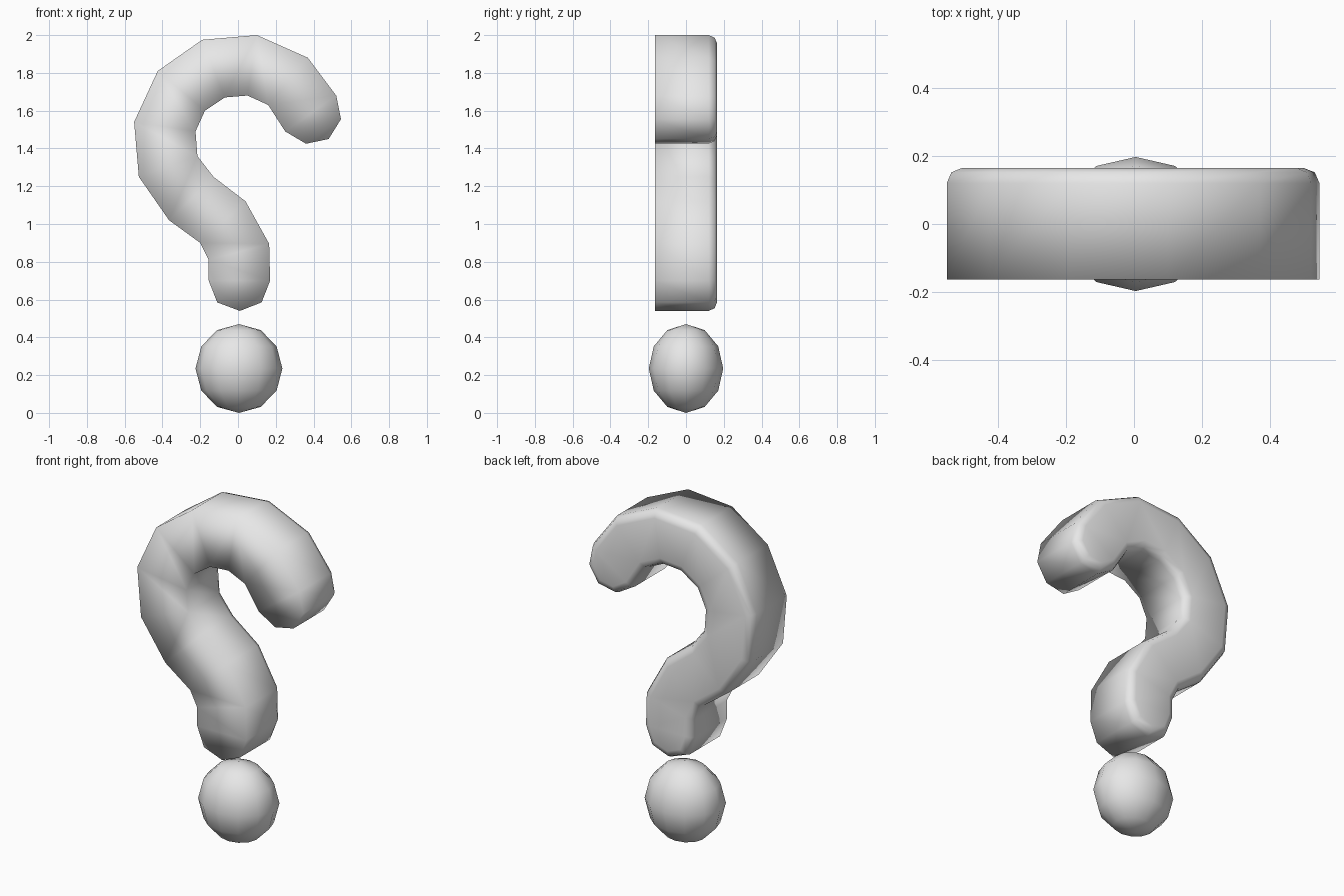
import bpy, bmesh
from mathutils import Matrix

if "Cube" in bpy.data.objects:
    bpy.data.objects.remove(bpy.data.objects["Cube"])

grey = bpy.data.materials.new("light_grey")
grey.diffuse_color = (0.8, 0.8, 0.8, 1)
grey.use_nodes = True
grey.node_tree.nodes["Principled BSDF"].inputs["Base Color"].default_value = grey.diffuse_color


def finish(name, bm):
    """Turn a bmesh into a smooth-shaded grey object."""
    for f in bm.faces:
        f.smooth = True
    me = bpy.data.meshes.new(name)
    bm.to_mesh(me)
    bm.free()
    me.materials.append(grey)
    ob = bpy.data.objects.new(name, me)
    bpy.context.collection.objects.link(ob)
    return ob


# Hook outline in x, z, clockwise seen from the front
OUTLINE = [
    (-.19, 1.975), (.10, 2.0), (.37, 1.88), (.52, 1.68), (.545, 1.555),
    (.48, 1.45), (.36, 1.425), (.25, 1.49), (.16, 1.63), (.05, 1.68),
    (-.07, 1.67), (-.175, 1.60), (-.225, 1.49), (-.215, 1.36), (-.13, 1.25),
    (.04, 1.12), (.165, .895), (.17, .70), (.125, .585), (.01, .54),
    (-.11, .585), (-.155, .70), (-.155, .81), (-.20, .90), (-.365, 1.02),
    (-.525, 1.25), (-.55, 1.54), (-.425, 1.81)]
FRONT, BACK = -.163, .165

# Hook: extruded outline, flat in front, rounded rim at the back
bm = bmesh.new()
cap = bm.faces.new([bm.verts.new((x, FRONT, z)) for x, z in OUTLINE])
ext = bmesh.ops.extrude_face_region(bm, geom=[cap], use_keep_orig=True)
for v in ext["geom"]:
    if isinstance(v, bmesh.types.BMVert):
        v.co.y = BACK
bmesh.ops.recalc_face_normals(bm, faces=bm.faces)
rim = [e for e in bm.edges if all(v.co.y > 0 for v in e.verts)]
bmesh.ops.bevel(bm, geom=rim, offset=.045, segments=2, profile=.5,
                affect='EDGES', clamp_overlap=True)
bmesh.ops.triangulate(bm, faces=[f for f in bm.faces if len(f.verts) > 4])
finish("hook", bm)

# Dot: low-poly ball, flattened front to back
bm = bmesh.new()
bmesh.ops.create_uvsphere(
    bm, u_segments=12, v_segments=6, radius=1,
    matrix=Matrix.Translation((.005, 0, .235)) @ Matrix.Diagonal((.23, .197, .235, 1)))
finish("dot", bm)
